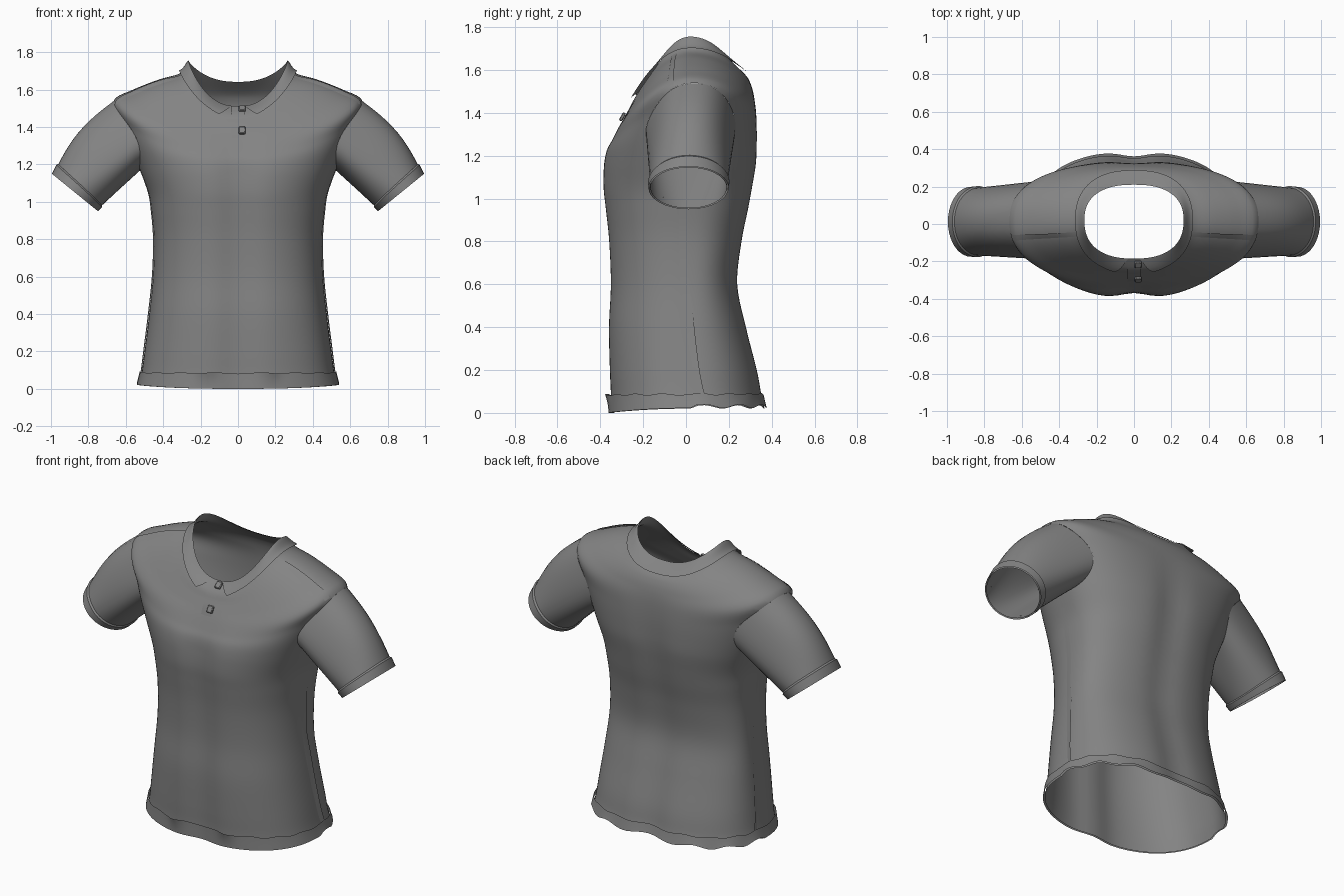
import bpy
import bmesh
from math import sin, cos, pi, radians, copysign, exp, hypot
from mathutils import Vector

if "Cube" in bpy.data.objects:
    bpy.data.objects.remove(bpy.data.objects["Cube"])

cloth = bpy.data.materials.new("grey_cloth")
cloth.use_nodes = True
GREY = (0.23, 0.23, 0.23, 1)
cloth.diffuse_color = GREY
cloth.node_tree.nodes["Principled BSDF"].inputs["Base Color"].default_value = GREY

# Torso rings: height, half width, front y, back y
TORSO = [(0.02, 0.53, -0.35, 0.365), (0.09, 0.515, -0.35, 0.35),
         (0.2, 0.5, -0.355, 0.33), (0.4, 0.475, -0.36, 0.28),
         (0.6, 0.455, -0.352, 0.24), (0.8, 0.45, -0.36, 0.26),
         (0.95, 0.463, -0.375, 0.29), (1.05, 0.48, -0.385, 0.308)]
# Shoulder rings: half width, side z, front y, front z, back y, back z
YOKE = [(0.525, 1.17, -0.382, 1.15, 0.325, 1.16),
        (0.575, 1.3, -0.37, 1.22, 0.33, 1.26),
        (0.62, 1.42, -0.345, 1.27, 0.33, 1.35),
        (0.665, 1.54, -0.315, 1.33, 0.325, 1.43),
        (0.56, 1.6, -0.29, 1.375, 0.315, 1.49),
        (0.42, 1.655, -0.265, 1.42, 0.3, 1.54),
        (0.305, 1.69, -0.24, 1.465, 0.275, 1.58),
        (0.265, 1.755, -0.185, 1.51, 0.21, 1.64)]
RINGS = [Vector((w, z, f, z, b, z)) for z, w, f, b in TORSO] + [Vector(r) for r in YOKE]
RINGS[0][3] = 0.0
TOP = len(RINGS) - 1
ARMPIT, SHOULDER = len(TORSO), len(TORSO) + 3
SIDE_Y, ROUND, DIP = 0.02, 0.83, 1.7
HALF = pi / 2


def ring(v):
    """Smoothly interpolated ring settings at position v up the shirt."""
    v = min(max(v, 0), TOP)
    i = min(int(v), TOP - 1)
    t = v - i
    a, b = RINGS[i], RINGS[i + 1]
    before, after = RINGS[max(i - 1, 0)], RINGS[min(i + 2, TOP)]
    m, n = (b - before) / 2, (after - a) / 2
    return (a * (2 * t**3 - 3 * t**2 + 1) + m * (t**3 - 2 * t**2 + t)
            + b * (3 * t**2 - 2 * t**3) + n * (t**3 - t**2))


def shirt(u, v):
    """Point on the left half; u runs from centre front to centre back."""
    w, side_z, fy, fz, by, bz = ring(v)
    c, s = cos(u), sin(u)
    x = w * copysign(abs(c) ** ROUND, c)
    end_y, end_z = (by, bz) if s > 0 else (fy, fz)
    # Shallow hollow down the middle of chest and back
    fade = min(max((SHOULDER + 1 - v) / 4, 0), 1)
    hollow = 1 + fade * (0.03 - 0.07 * exp(-(x / 0.1) ** 2))
    y = SIDE_Y + (end_y - SIDE_Y) * abs(s) ** ROUND * hollow
    z = side_z + (end_z - side_z) * abs(s) ** DIP
    if v < 1:
        z += (1 - v) * (0.008 + 0.008 * sin(13 * u)) * (u > 0)
    return Vector((x, y, max(z, 0)))


def raised(u, v, lift):
    """Point lifted off the shirt along its normal."""
    e = 0.02
    du = shirt(u + e, v) - shirt(u - e, v)
    dv = shirt(u, min(v + e, TOP)) - shirt(u, max(v - e, 0))
    return shirt(u, v) + du.cross(dv).normalized() * lift


def finish(name, bm, mirror=True):
    bmesh.ops.remove_doubles(bm, verts=bm.verts, dist=0.0005)
    mesh = bpy.data.meshes.new(name)
    bm.to_mesh(mesh)
    bm.free()
    obj = bpy.data.objects.new(name, mesh)
    bpy.context.collection.objects.link(obj)
    mesh.materials.append(cloth)
    bpy.ops.object.select_all(action="DESELECT")
    obj.select_set(True)
    bpy.context.view_layer.objects.active = obj
    bpy.ops.object.shade_smooth_by_angle(angle=radians(40))
    if mirror:
        mod = obj.modifiers.new("mirror", "MIRROR")
        mod.merge_threshold = 0.001
    return obj


def sheet(name, point, cols, rows, skip=None, snap=None):
    """Grid of faces from point(s, t); skipped faces leave a snapped rim."""
    bm = bmesh.new()
    grid = {(i, j): (i / cols, j / rows) for i in range(cols + 1) for j in range(rows + 1)}
    kept, cut = [], set()
    for i in range(cols):
        for j in range(rows):
            quad = [(i, j), (i + 1, j), (i + 1, j + 1), (i, j + 1)]
            if skip and skip((i + 0.5) / cols, (j + 0.5) / rows):
                cut.update(quad)
            else:
                kept.append(quad)
    verts = {}
    for quad in kept:
        for key in quad:
            if key not in verts:
                st = snap(*grid[key]) if key in cut else grid[key]
                verts[key] = bm.verts.new(point(*st))
        bm.faces.new([verts[key] for key in quad])
    return finish(name, bm)


def angle(s):
    return -HALF + pi * s


# Body with oval armholes
HOLE_V, HOLE_H = (ARMPIT + SHOULDER) / 2, (SHOULDER - ARMPIT) / 2
HOLE_MID, HOLE_U = radians(5), radians(33)


def hole_place(s, t):
    return (angle(s) - HOLE_MID) / HOLE_U, (t * TOP - HOLE_V) / HOLE_H


def in_hole(s, t):
    return hypot(*hole_place(s, t)) < 1


def to_rim(s, t):
    a, b = hole_place(s, t)
    d = hypot(a, b)
    return (HOLE_MID + a / d * HOLE_U + HALF) / pi, (HOLE_V + b / d * HOLE_H) / TOP


sheet("shirt_body", lambda s, t: shirt(angle(s), t * TOP), 48, TOP * 5, in_hole, to_rim)


# Sleeves run from the armhole rim to a tilted cuff oval
def sleeve(s, t, swell=1.0):
    p = 2 * pi * s
    start = shirt(HOLE_MID + HOLE_U * cos(p), HOLE_V + HOLE_H * sin(p))
    centre = Vector((0.872, 0.012, 1.05))
    end = centre + Vector((0.117 * sin(p), 0.178 * cos(p), 0.095 * sin(p)))
    pos = start.lerp(end, t)
    pos += Vector((1, 0, 1)) * (0.028 * sin(pi * t) * max(0, sin(p)))
    axis = Vector((0.6, 0.02, 1.36)).lerp(centre, t)
    return axis + (pos - axis) * swell


sheet("sleeve", sleeve, 40, 12)
sheet("sleeve_cuff", lambda s, t: sleeve(s, 0.88 + 0.12 * t, 1.05 if t > 0.1 else 1.0), 40, 6)


# Collar flap with pointed front ends
def collar(s, t):
    begin = -HALF + radians(4 + 10 * (1 - t))
    u = begin + (HALF - begin) * s
    width = 1.02 + 0.3 * exp(-s / 0.08)
    return raised(u, TOP - width * (1 - t), 0.014 * (1 - t) + 0.002)


sheet("collar", collar, 48, 6)


# Hem band with two small front puckers
def hem(s, t):
    u = angle(s)
    pucker = exp(-((u + HALF - 0.26) / 0.08) ** 2) * t * t
    p = raised(u, 0.95 * t, 0.011 + 0.018 * pucker)
    p.z = max(p.z + 0.004 * sin(17 * u) * t, 0)
    if s in (0, 1):
        p.x = 0
    return p


sheet("hem_band", hem, 64, 5)

# Shoulder and side seams as slim ridges that die away at their ends
sheet("shoulder_seam", lambda s, t: raised(
    radians(-15 + 5 * s), SHOULDER + (TOP - 1 - SHOULDER) * t,
    0.002 + 0.008 * s * sin(pi * t)), 3, 14)
sheet("side_seam", lambda s, t: raised(
    radians(-5 + 4 * s + 9 * max(0, 1 - 2 * t)), 0.9 + (ARMPIT - 1.4) * t,
    0.001 + 0.009 * s * (1 - t)), 3, 24)


# Button placket
def placket(s, t):
    v = SHOULDER + 0.2 + (TOP - 0.3 - SHOULDER) * t
    width = 0.034 * s / ring(v)[0]
    u = -HALF + width ** (1 / ROUND)
    p = raised(u, v, 0.006 * min(1, 3 * t))
    if s == 0:
        p.x = 0
    return p


sheet("placket", placket, 4, 12)

# Buttons
for label, v in (("upper", TOP - 0.5), ("lower", TOP - 2.95)):
    at = raised(-HALF, v, 0.009)
    out = (raised(-HALF, v, 0.1) - at).normalized()
    bm = bmesh.new()
    bmesh.ops.create_cube(bm, size=1)
    bmesh.ops.scale(bm, vec=(0.036, 0.042, 0.016), verts=bm.verts)
    bmesh.ops.bevel(bm, geom=bm.edges[:], offset=0.004, segments=1, affect="EDGES")
    button = finish(label + "_button", bm, mirror=False)
    button.location = at + Vector((0.022, 0, 0))
    button.rotation_euler = out.to_track_quat("Z", "Y").to_euler()
